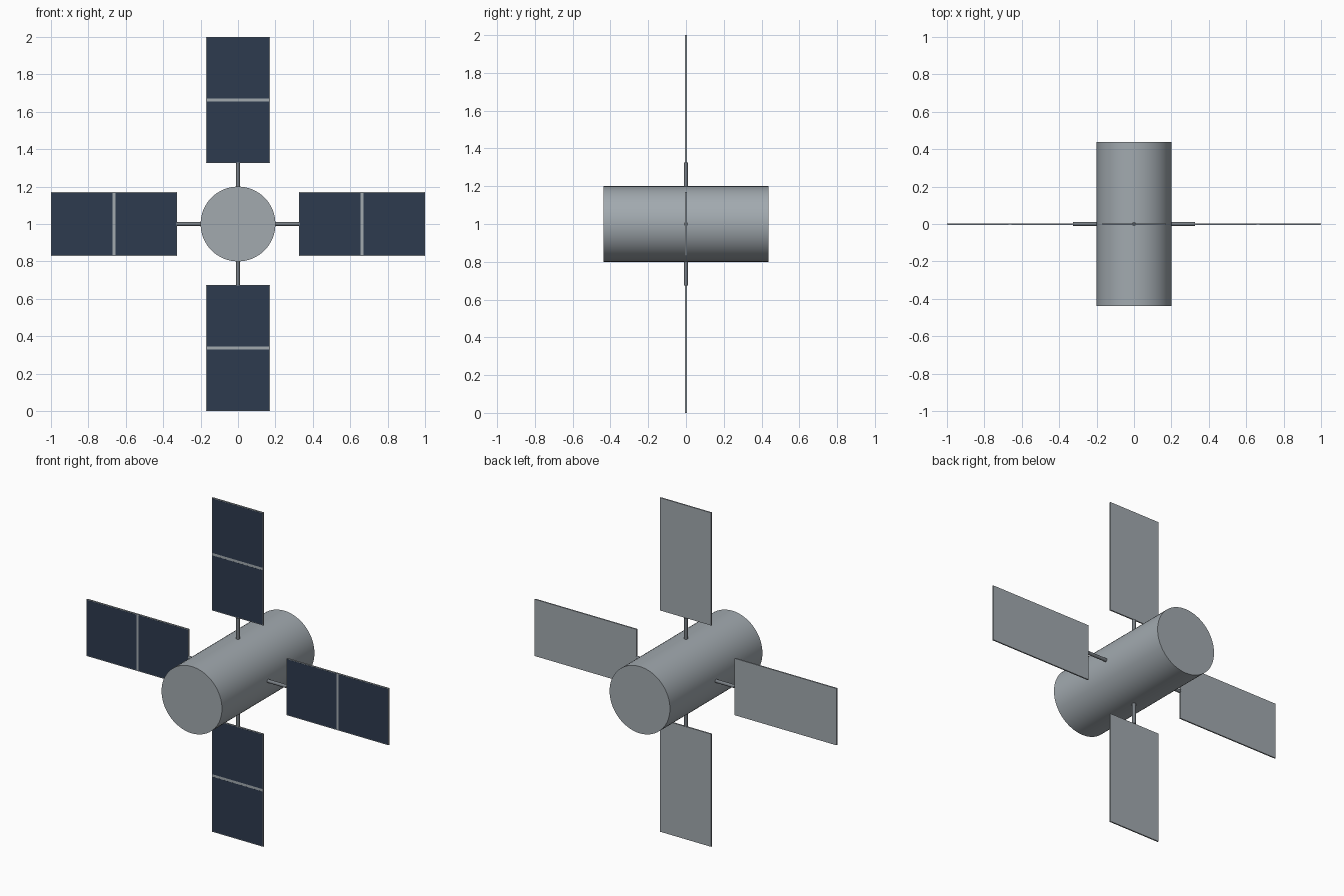
import bpy
from math import cos, sin, pi
from mathutils import Matrix

cube = bpy.data.objects.get("Cube")
if cube:
    bpy.data.objects.remove(cube)


def material(name, rgb):
    m = bpy.data.materials.new(name)
    m.use_nodes = True
    m.diffuse_color = (*rgb, 1)
    m.node_tree.nodes["Principled BSDF"].inputs["Base Color"].default_value = (*rgb, 1)
    return m


silver = material("silver grey", (0.36, 0.40, 0.43))
steel = material("dark steel", (0.19, 0.21, 0.23))
navy = material("solar navy", (0.026, 0.043, 0.078))

CENTRE = Matrix.Translation((0, 0, 1))


def finish(name, mat, matrix):
    ob = bpy.context.object
    ob.name = name
    ob.data.materials.append(mat)
    ob.data.transform(matrix)
    return ob


def box(name, size, loc, mat, turn):
    bpy.ops.mesh.primitive_cube_add(size=1)
    shape = Matrix.Translation(loc) @ Matrix.Diagonal((*size, 1))
    return finish(name, mat, CENTRE @ turn @ shape)


def cylinder(name, radius, depth, sides, mat, matrix):
    bpy.ops.mesh.primitive_cylinder_add(radius=radius, depth=depth, vertices=sides)
    ob = finish(name, mat, CENTRE @ matrix)
    bpy.ops.object.shade_smooth_by_angle(angle=pi / 5)
    return ob


# Main body, lying along y
cylinder("body", 0.2, 0.875, 64, silver, Matrix.Rotation(pi / 2, 4, "X"))

# Four wings around the body, each modelled pointing up
inner, outer, half_width = 0.325, 1.0, 0.17
middle = (inner + outer) / 2
thick, border, gap = 0.008, 0.004, 0.015
cell_len = (outer - inner - gap) / 2 - border

for i, side in enumerate(("top", "left", "bottom", "right")):
    turn = Matrix.Rotation(i * pi / 2, 4, "Y")
    # Boom
    cylinder(side + "_boom", 0.01, 0.145, 16, steel,
             turn @ Matrix.Translation((0, 0, 0.2525)))
    # Backing panel
    box(side + "_panel", (2 * half_width, thick, outer - inner),
        (0, 0, middle), silver, turn)
    # Two solar cells on the front face, split by a silver strip
    for part, sign in (("inner", -1), ("outer", 1)):
        box(f"{side}_{part}_cell", (2 * (half_width - border), 0.001, cell_len),
            (0, -thick / 2, middle + sign * (gap + cell_len) / 2), navy, turn)
